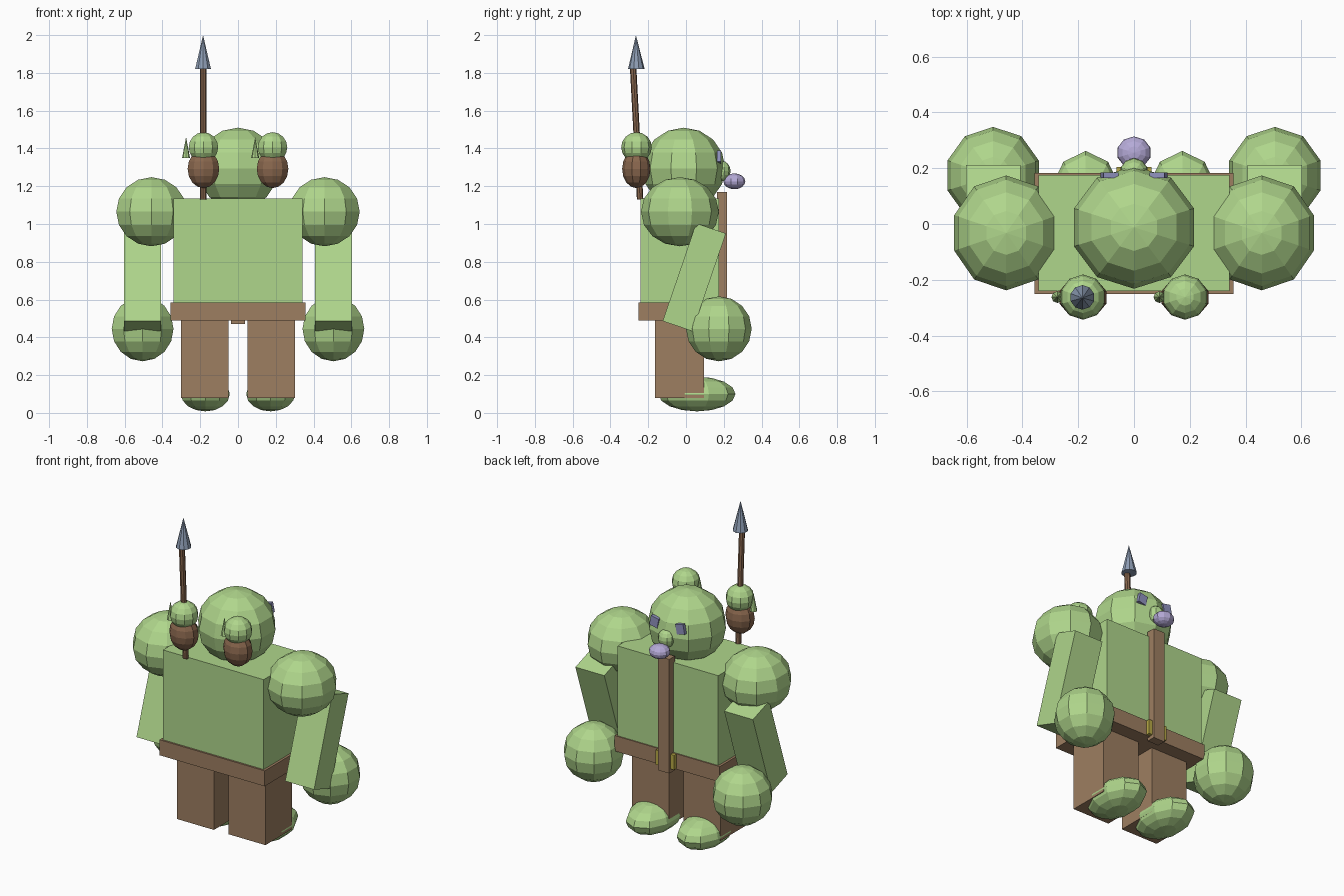
import bpy, bmesh
from mathutils import Matrix, Vector

cube = bpy.data.objects.get("Cube")
if cube:
    bpy.data.objects.remove(cube, do_unlink=True)


def material(name, r, g, b):
    m = bpy.data.materials.new(name)
    m.use_nodes = True
    m.diffuse_color = (r, g, b, 1)
    m.node_tree.nodes["Principled BSDF"].inputs["Base Color"].default_value = (r, g, b, 1)
    return m


GREEN = material("light green", 0.43, 0.67, 0.26)
BROWN = material("leather brown", 0.34, 0.21, 0.12)
DARK = material("dark brown", 0.25, 0.135, 0.075)
STEEL = material("blue steel", 0.27, 0.34, 0.46)
PURPLE = material("pale purple", 0.46, 0.40, 0.68)
EYE = material("eye blue", 0.28, 0.29, 0.52)
GOLD = material("buckle gold", 0.48, 0.40, 0.06)


def finish(name, bm, mat):
    mesh = bpy.data.meshes.new(name)
    bm.to_mesh(mesh)
    bm.free()
    mesh.materials.append(mat)
    obj = bpy.data.objects.new(name, mesh)
    bpy.context.scene.collection.objects.link(obj)
    return obj


def ball(name, center, radii, mat):
    bm = bmesh.new()
    place = Matrix.Translation(center) @ Matrix.Diagonal((*radii, 1))
    bmesh.ops.create_uvsphere(bm, u_segments=10, v_segments=8, radius=1, matrix=place)
    return finish(name, bm, mat)


def box(name, center, size, mat, tilt=0, axis='X'):
    bm = bmesh.new()
    place = Matrix.Translation(center) @ Matrix.Rotation(tilt, 4, axis) @ Matrix.Diagonal((*size, 1))
    bmesh.ops.create_cube(bm, size=1, matrix=place)
    return finish(name, bm, mat)


def rod(name, start, end, r1, r2, mat, sides=8):
    a, b = Vector(start), Vector(end)
    bm = bmesh.new()
    turn = (b - a).to_track_quat('Z', 'Y').to_matrix().to_4x4()
    bmesh.ops.create_cone(bm, cap_ends=True, segments=sides, radius1=r1, radius2=r2,
                          depth=(b - a).length, matrix=Matrix.Translation((a + b) / 2) @ turn)
    return finish(name, bm, mat)


# Body
box("torso", (0, -0.032, 0.86), (0.684, 0.416, 0.552), GREEN)
box("belt", (0, -0.034, 0.537), (0.714, 0.434, 0.095), BROWN)
box("strap", (0, 0.19, 0.82), (0.076, 0.054, 0.7), BROWN)
box("buckle", (0, 0.188, 0.538), (0.125, 0.034, 0.09), GOLD)

# Head and face
ball("head", (0, -0.012, 1.295), (0.226, 0.22, 0.215), GREEN)
ball("nose_bridge", (0, 0.188, 1.28), (0.05, 0.048, 0.055), GREEN)
ball("nose_tip", (0, 0.256, 1.226), (0.062, 0.058, 0.042), PURPLE)

# Limbs, eyes and trophies on both sides
for side, s in (("left", 1), ("right", -1)):
    box(side + "_eye", (s * 0.088, 0.175, 1.355), (0.054, 0.02, 0.06), EYE, s * -0.2, 'Y')
    ball(side + "_shoulder", (s * 0.458, -0.032, 1.065), (0.196, 0.206, 0.183), GREEN)
    box(side + "_arm", (s * 0.505, 0.044, 0.718), (0.196, 0.167, 0.547), GREEN, -0.33)
    ball(side + "_hand", (s * 0.505, 0.174, 0.445), (0.172, 0.174, 0.172), GREEN)
    box(side + "_leg", (s * 0.175, -0.034, 0.29), (0.252, 0.259, 0.42), BROWN)
    ball(side + "_foot", (s * 0.173, 0.058, 0.1), (0.136, 0.204, 0.092), GREEN)
    x = s * 0.183
    ball(side + "_trophy_face", (x, -0.263, 1.292), (0.088, 0.075, 0.102), DARK)
    ball(side + "_trophy_cap", (x, -0.262, 1.406), (0.082, 0.081, 0.08), GREEN)
    rod(side + "_trophy_ear", (x - 0.092, -0.262, 1.35), (x - 0.092, -0.262, 1.46),
        0.021, 0, GREEN)

# Spear on the right side
rod("spear_shaft", (-0.185, -0.243, 1.13), (-0.185, -0.28, 1.83), 0.017, 0.017, DARK)
rod("spear_tip", (-0.185, -0.263, 1.82), (-0.185, -0.265, 2.0), 0.044, 0, STEEL, 10)
